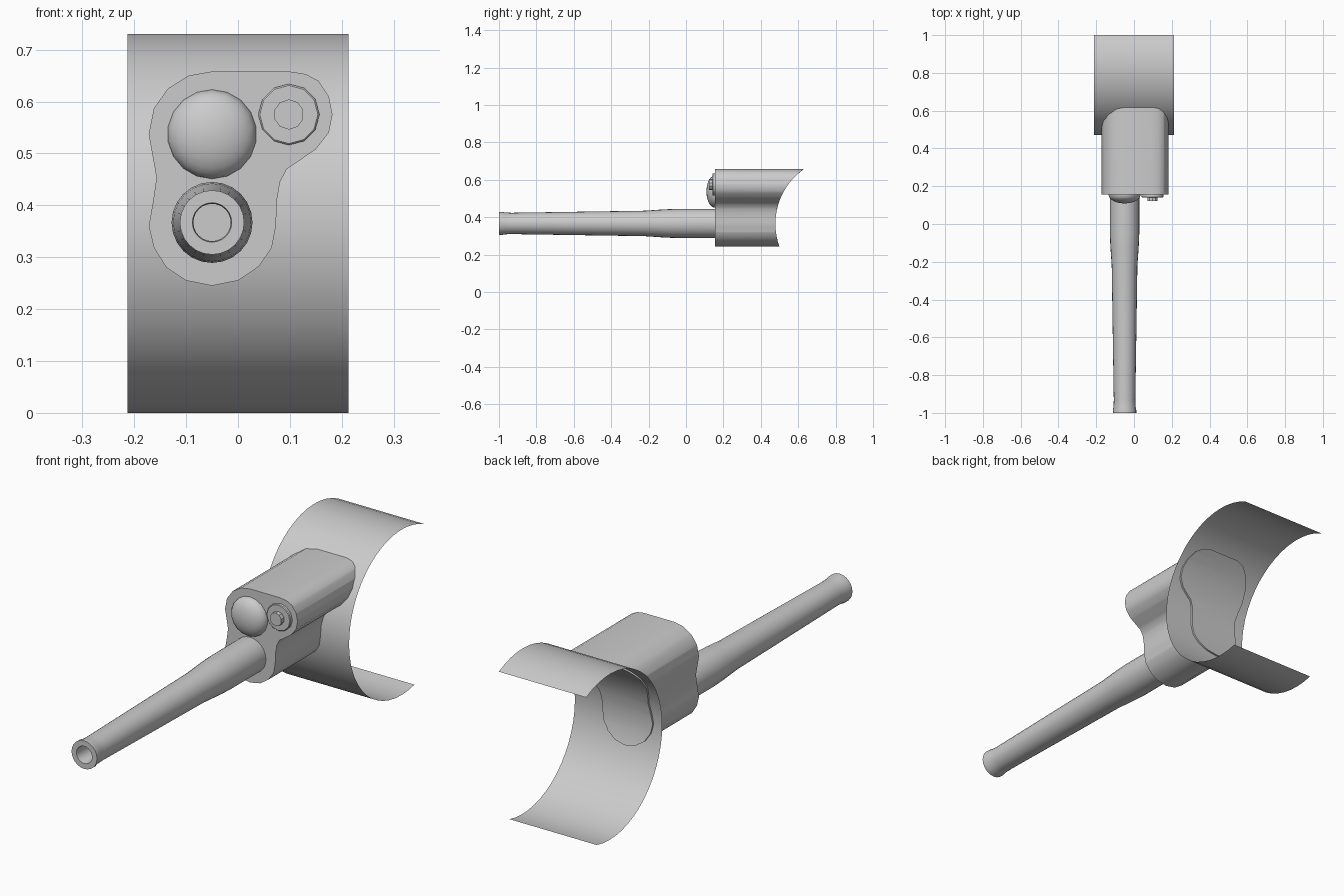
import bpy, bmesh, math
from mathutils import Vector

if "Cube" in bpy.data.objects:
    bpy.data.objects.remove(bpy.data.objects["Cube"])

gray = bpy.data.materials.new("plain_gray")
gray.diffuse_color = (0.6, 0.6, 0.6, 1)
gray.use_nodes = True
gray.node_tree.nodes["Principled BSDF"].inputs["Base Color"].default_value = gray.diffuse_color

ARC_Y, ARC_Z, ARC_R = 0.835, 0.365, 0.365   # axis and radius of the curved shield
FACE_Y = 0.155                              # front plane of the housing


def finish(name, bm, recalc=True, angle=32):
    if recalc:
        bmesh.ops.recalc_face_normals(bm, faces=bm.faces)
    me = bpy.data.meshes.new(name)
    bm.to_mesh(me)
    bm.free()
    me.materials.append(gray)
    ob = bpy.data.objects.new(name, me)
    bpy.context.collection.objects.link(ob)
    bpy.ops.object.select_all(action='DESELECT')
    ob.select_set(True)
    bpy.context.view_layer.objects.active = ob
    bpy.ops.object.shade_smooth_by_angle(angle=math.radians(angle))
    return ob


def lathe(name, cx, cz, profile, sides):
    """Turn a (radius, y) profile around an axis parallel to y."""
    bm = bmesh.new()
    rings = []
    for r, y in profile:
        n = 1 if r == 0 else sides
        rings.append([bm.verts.new((cx + r * math.sin(2 * math.pi * i / sides), y,
                                    cz + r * math.cos(2 * math.pi * i / sides)))
                      for i in range(n)])
    for a, b in zip(rings, rings[1:]):
        for i in range(sides):
            j = (i + 1) % sides
            quad = [a[i % len(a)], a[j % len(a)], b[j % len(b)], b[i % len(b)]]
            bm.faces.new(list(dict.fromkeys(quad)))
    return finish(name, bm)


# Curved shield: thin open sheet, slightly longer at the top
bm = bmesh.new()
top, bottom, steps = math.radians(90 + 26.9), math.radians(-90 - 14.4), 32
rows = []
for i in range(steps + 1):
    t = top + (bottom - top) * i / steps
    y, z = ARC_Y - ARC_R * math.cos(t), ARC_Z + ARC_R * math.sin(t)
    rows.append([bm.verts.new((x, y, z)) for x in (-0.213, 0.213)])
for a, b in zip(rows, rows[1:]):
    bm.faces.new((a[0], b[0], b[1], a[1]))
finish("curved_shield", bm, recalc=False)

# Housing: lobed outline pushed back until it meets the shield
outline = [(-.05, .658), (-.095, .65), (-.135, .625), (-.162, .587), (-.172, .537),
           (-.164, .493), (-.157, .453), (-.164, .405), (-.172, .36), (-.162, .318),
           (-.138, .28), (-.1, .255), (-.05, .245), (0, .255), (.04, .282),
           (.065, .318), (.073, .36), (.075, .41), (.081, .445), (.094, .47),
           (.118, .486), (.15, .508), (.175, .54), (.182, .575), (.175, .61),
           (.155, .64), (.13, .653), (.098, .658)]
bm = bmesh.new()
face = bm.faces.new([bm.verts.new((x, FACE_Y, z)) for x, z in outline])
ext = bmesh.ops.extrude_face_region(bm, geom=[face], use_keep_orig=True)
for v in ext["geom"]:
    if isinstance(v, bmesh.types.BMVert):
        v.co.y = 0.5
for k in range(1, 16):
    bmesh.ops.bisect_plane(bm, geom=bm.verts[:] + bm.edges[:] + bm.faces[:],
                           plane_co=Vector((0, 0, 0.245 + 0.0258 * k)),
                           plane_no=Vector((0, 0, 1)), dist=1e-5)
for v in bm.verts:
    if v.co.y > 0.3:
        v.co.y = ARC_Y - math.sqrt(0.357 ** 2 - (v.co.z - ARC_Z) ** 2)
finish("housing", bm)

# Barrel with flared muzzle and a blind bore
lathe("barrel", -0.05, 0.367,
      [(0, FACE_Y + .02), (.078, FACE_Y + .02), (.078, -.05), (.075, -.12), (.068, -.22),
       (.063, -.55), (.057, -.93), (.058, -.965), (.062, -.985), (.062, -1),
       (.038, -1), (.036, -.99), (.036, -.88), (0, -.88)], 24)

# Flattened dome
dome = [(0.086 * math.cos(a), FACE_Y - 0.046 * math.sin(a))
        for a in (math.pi / 2 * i / 7 for i in range(7))]
lathe("dome_lens", -0.05, 0.537, [(0, FACE_Y + .01), (.086, FACE_Y + .01)]
      + dome + [(0, FACE_Y - .046)], 18)

# Small round cap with a raised stud
lathe("round_cap", 0.098, 0.575,
      [(0, FACE_Y + .01), (.059, FACE_Y + .01), (.059, .144), (.056, .141), (0, .141)], 12)
lathe("cap_stud", 0.098, 0.575, [(0, .15), (.029, .15), (.029, .122), (0, .122)], 10)
